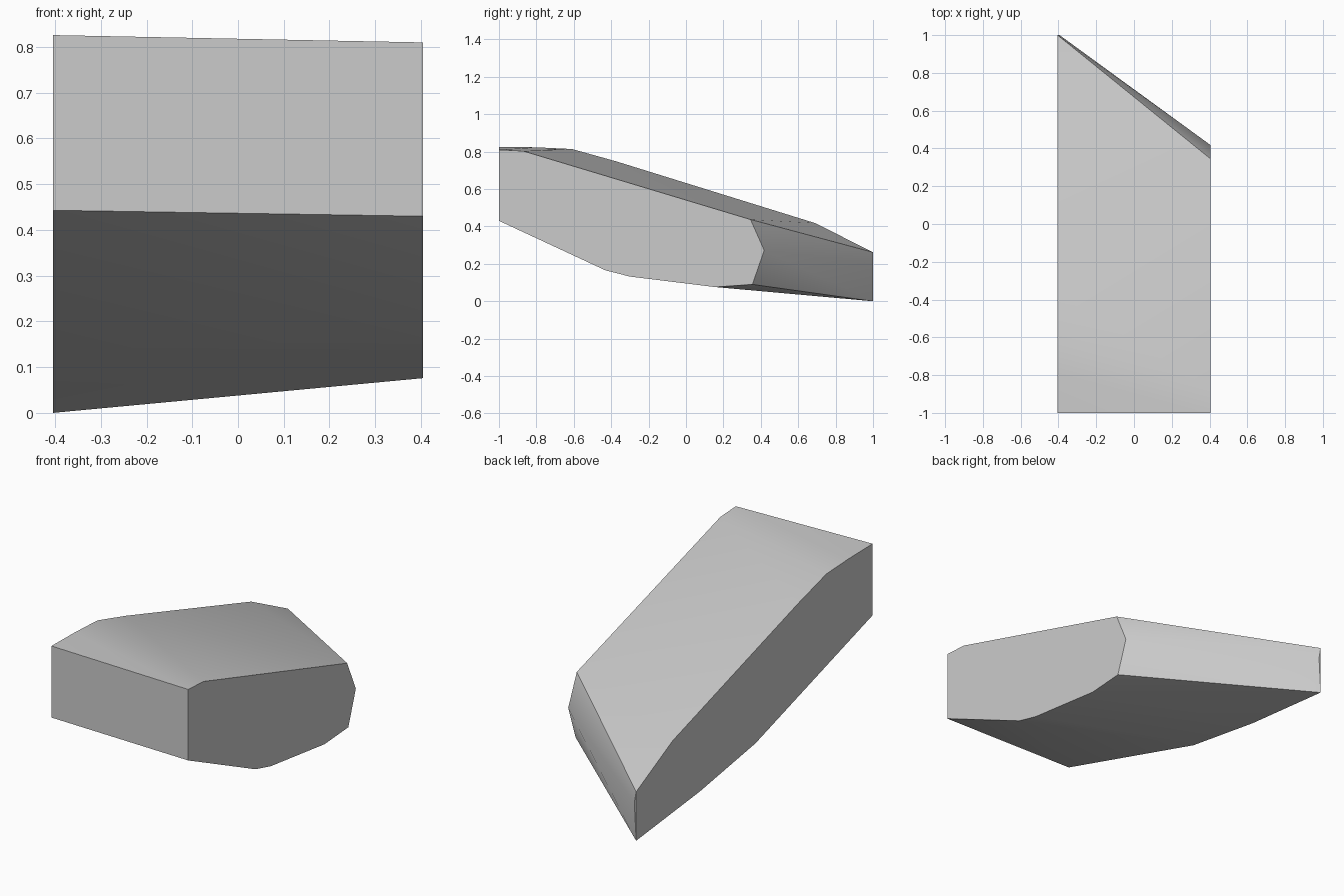
import bpy
import bmesh
import math

cube = bpy.data.objects.get("Cube")
if cube:
    bpy.data.objects.remove(cube, do_unlink=True)

HALF_WIDTH = 0.405

# End outlines as (y, z) points: the long end on -x, the short end on +x
long_end = [(-1, 0.443), (-1, 0.826), (-0.8, 0.823), (-0.61, 0.814), (-0.37, 0.747),
            (0.69, 0.418), (1, 0.262), (1, 0), (0.46, 0.058), (-0.01, 0.136)]
short_end = [(-1, 0.43), (-1, 0.81), (-0.87, 0.803), (0.345, 0.437), (0.418, 0.272),
             (0.355, 0.09), (0.155, 0.076), (-0.3, 0.132), (-0.43, 0.165)]

# Grey stone material
grey = bpy.data.materials.new("stone_grey")
grey.use_nodes = True
colour = (0.6, 0.6, 0.6, 1)
grey.diffuse_color = colour
grey.node_tree.nodes["Principled BSDF"].inputs["Base Color"].default_value = colour

# Block: convex skin stretched between the two end outlines
bm = bmesh.new()
for x, outline in ((-HALF_WIDTH, long_end), (HALF_WIDTH, short_end)):
    for y, z in outline:
        bm.verts.new((x, y, z))
bm.verts.new((-0.394, 1, 0.2))  # tip of the narrow flat on the back corner
hull = bmesh.ops.convex_hull(bm, input=bm.verts)
loose = [v for v in bm.verts if not v.link_faces]
bmesh.ops.delete(bm, geom=loose, context='VERTS')
# Merge the flat ends and front into single faces
bmesh.ops.dissolve_limit(bm, angle_limit=math.radians(0.3), verts=bm.verts, edges=bm.edges)
bmesh.ops.recalc_face_normals(bm, faces=bm.faces)

mesh = bpy.data.meshes.new("stone_block")
bm.to_mesh(mesh)
bm.free()
mesh.materials.append(grey)
block = bpy.data.objects.new("stone_block", mesh)
bpy.context.collection.objects.link(block)

# Soft shading across gentle slopes, crisp main edges
bpy.ops.object.select_all(action='DESELECT')
block.select_set(True)
bpy.context.view_layer.objects.active = block
bpy.ops.object.shade_smooth_by_angle(angle=math.radians(35))
